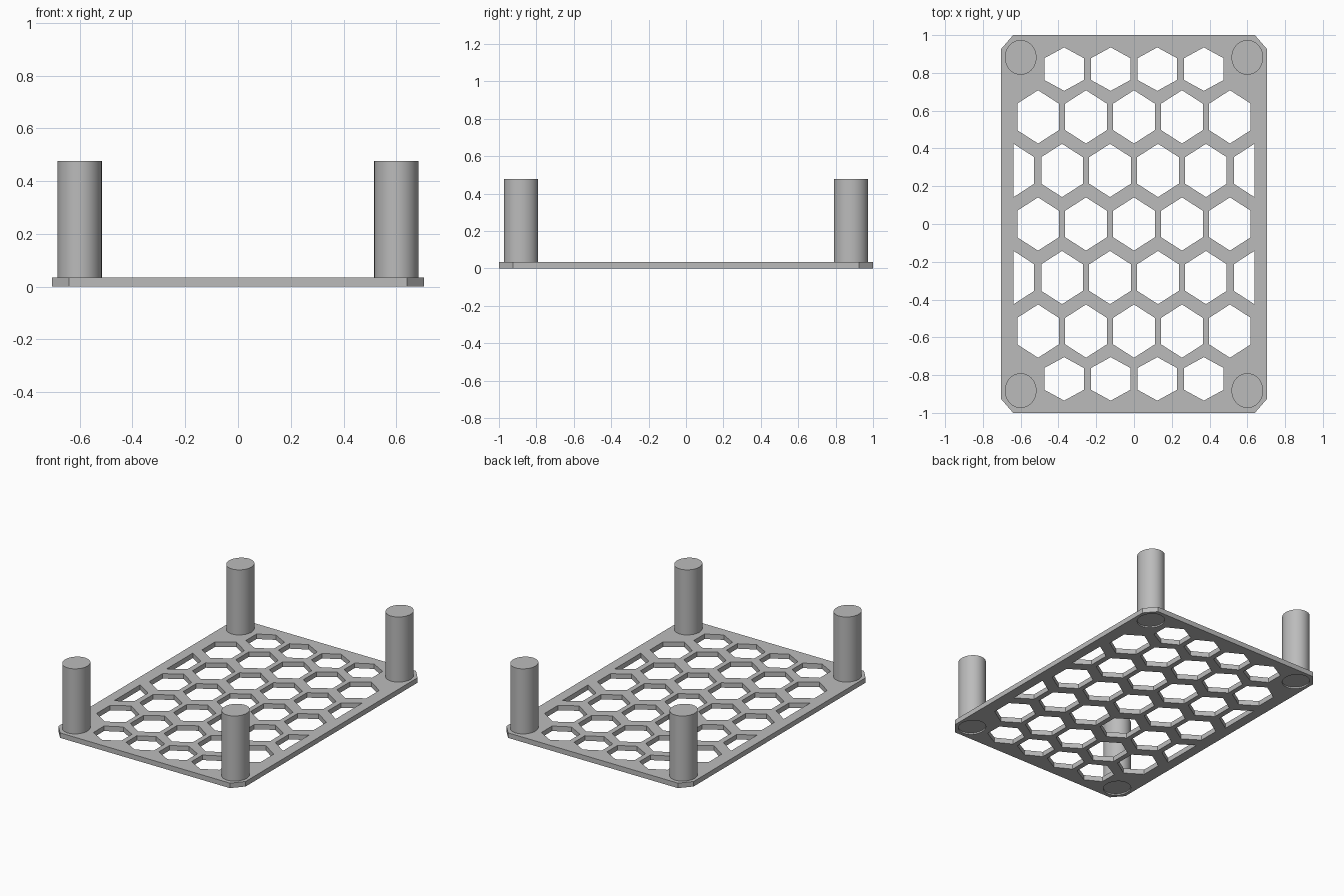
import bpy
import bmesh
from math import cos, sin, tau

cube = bpy.data.objects.get("Cube")
if cube:
    bpy.data.objects.remove(cube, do_unlink=True)

PLATE_X, PLATE_Y, PLATE_H = 0.705, 1.0, 0.034
POST_X, POST_Y, POST_TOP, POST_BOTTOM = 0.6, 0.882, 0.477, 0.01
POST_RX, POST_RY, SIDES = 0.084, 0.092, 48
ROW, STEP = 0.2835, 0.254

grey = bpy.data.materials.new("Grey plastic")
grey.use_nodes = True
colour = (0.5, 0.5, 0.5, 1)
grey.diffuse_color = colour
grey.node_tree.nodes["Principled BSDF"].inputs["Base Color"].default_value = colour


def ellipse(cx, cy):
    return [(cx + POST_RX * cos(tau * i / SIDES), cy + POST_RY * sin(tau * i / SIDES))
            for i in range(SIDES)]


def hexagon(cx, cy, w, h):
    return [(cx, cy + h), (cx - w, cy + h / 2), (cx - w, cy - h / 2),
            (cx, cy - h), (cx + w, cy - h / 2), (cx + w, cy + h / 2)]


def finish(obj):
    obj.data.materials.clear()
    obj.data.materials.append(grey)
    bpy.context.collection.objects.link(obj)


# Plate outline with cut corners
cx, cy = 0.64, 0.925
loops = [[(cx, PLATE_Y), (-cx, PLATE_Y), (-PLATE_X, cy), (-PLATE_X, -cy),
          (-cx, -PLATE_Y), (cx, -PLATE_Y), (PLATE_X, -cy), (PLATE_X, cy)]]

# Honeycomb holes: wide rows of five, between them four and two halves
for row in range(-2, 3):
    y = row * ROW
    if row % 2 == 0:
        loops += [hexagon(i * STEP, y, 0.11, 0.141) for i in range(-2, 3)]
    else:
        loops += [hexagon((i - 1.5) * STEP, y, 0.11, 0.141) for i in range(4)]
        for s in (-1, 1):
            edge, inner = s * 0.637, s * 0.529
            loops.append([(edge, y + 0.141), (edge, y - 0.141),
                          (inner, y - 0.071), (inner, y + 0.071)])

# Smaller holes along both ends
for y in (-0.82, 0.82):
    loops += [hexagon((i - 1.5) * 0.2465, y, 0.105, 0.115) for i in range(4)]

# Post sockets, open underneath
corners = [(sx, sy) for sx in (-1, 1) for sy in (-1, 1)]
loops += [ellipse(sx * POST_X, sy * POST_Y) for sx, sy in corners]

# Plate: filled outline, given thickness and turned into a mesh
curve = bpy.data.curves.new("plate_outline", "CURVE")
curve.dimensions = "2D"
curve.fill_mode = "BOTH"
curve.extrude = PLATE_H / 2
for loop in loops:
    spline = curve.splines.new("POLY")
    spline.points.add(len(loop) - 1)
    for point, (x, y) in zip(spline.points, loop):
        point.co = (x, y, 0, 1)
    spline.use_cyclic_u = True
outline = bpy.data.objects.new("plate_outline", curve)
bpy.context.collection.objects.link(outline)
bpy.context.view_layer.update()
evaluated = outline.evaluated_get(bpy.context.evaluated_depsgraph_get())
mesh = bpy.data.meshes.new_from_object(evaluated)
bpy.data.objects.remove(outline, do_unlink=True)

bm = bmesh.new()
bm.from_mesh(mesh)
bmesh.ops.translate(bm, verts=bm.verts, vec=(0, 0, PLATE_H / 2))
bmesh.ops.remove_doubles(bm, verts=bm.verts, dist=0.0001)
bmesh.ops.recalc_face_normals(bm, faces=bm.faces)
for face in bm.faces:
    face.smooth = False
    face.material_index = 0
bm.to_mesh(mesh)
bm.free()
finish(bpy.data.objects.new("honeycomb_plate", mesh))

# Corner posts
for sx, sy in corners:
    bm = bmesh.new()
    bottom = bm.faces.new([bm.verts.new((x, y, POST_BOTTOM))
                           for x, y in ellipse(sx * POST_X, sy * POST_Y)])
    new = bmesh.ops.extrude_face_region(bm, geom=[bottom], use_keep_orig=True)["geom"]
    for v in new:
        if isinstance(v, bmesh.types.BMVert):
            v.co.z = POST_TOP
    bmesh.ops.recalc_face_normals(bm, faces=bm.faces)
    for face in bm.faces:
        face.smooth = len(face.verts) == 4
    for edge in bm.edges:
        edge.smooth = all(f.smooth for f in edge.link_faces)
    post_mesh = bpy.data.meshes.new("post")
    bm.to_mesh(post_mesh)
    bm.free()
    side = "left" if sx > 0 else "right"
    end = "front" if sy < 0 else "back"
    finish(bpy.data.objects.new(f"{end}_{side}_post", post_mesh))
